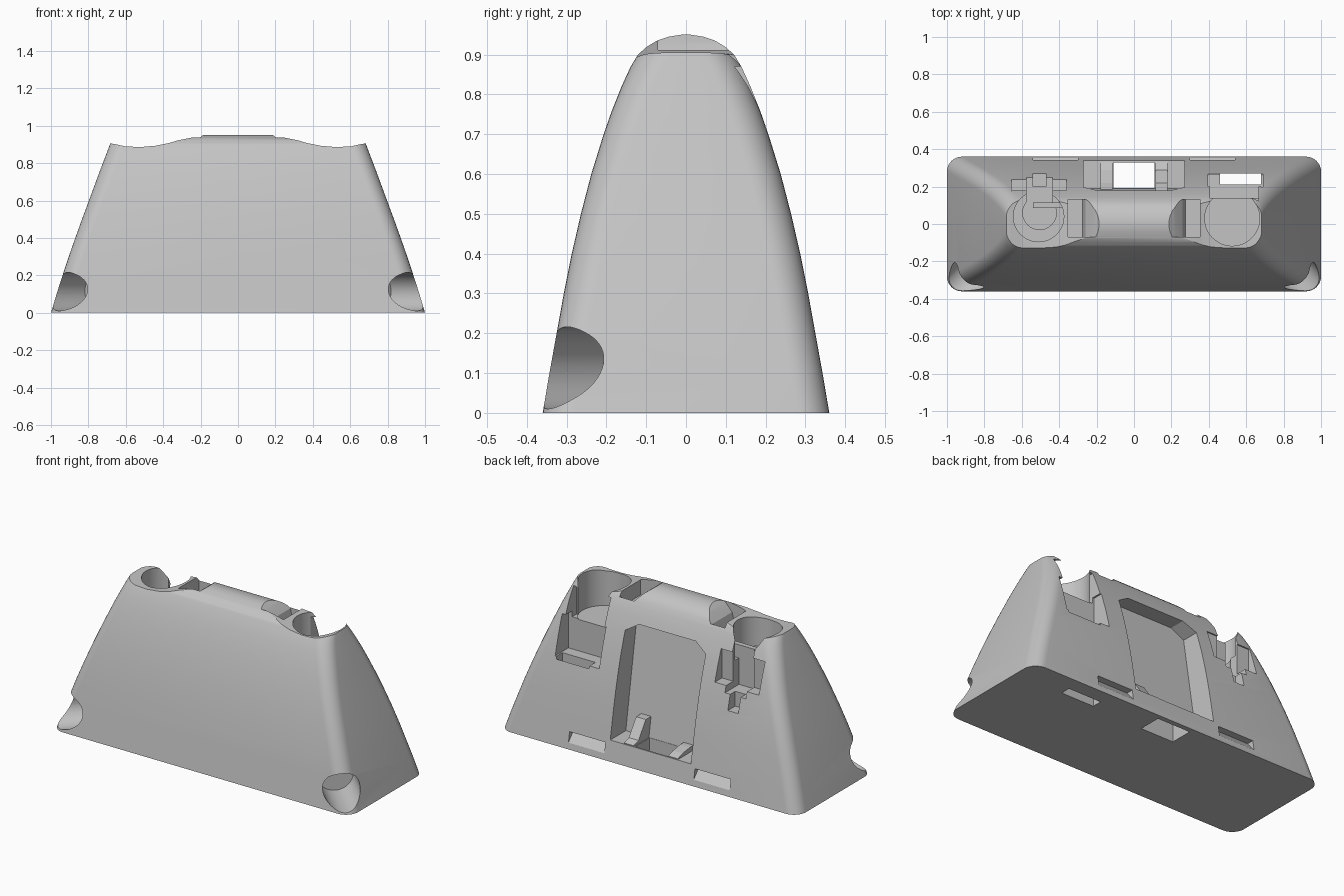
import bpy, bmesh, math
from mathutils import Vector

old = bpy.data.objects.get("Cube")
if old:
    bpy.data.objects.remove(old, do_unlink=True)

grey = bpy.data.materials.new("plain grey")
grey.use_nodes = True
grey.diffuse_color = (0.55, 0.55, 0.55, 1)
grey.node_tree.nodes["Principled BSDF"].inputs["Base Color"].default_value = (0.55, 0.55, 0.55, 1)


def make_object(name, bm):
    bmesh.ops.recalc_face_normals(bm, faces=bm.faces)
    mesh = bpy.data.meshes.new(name)
    bm.to_mesh(mesh)
    bm.free()
    obj = bpy.data.objects.new(name, mesh)
    bpy.context.collection.objects.link(obj)
    mesh.materials.append(grey)
    return obj


def loft(name, rings):
    """Skin closed rings of equal length and cap both ends."""
    bm = bmesh.new()
    loops = [[bm.verts.new(p) for p in ring] for ring in rings]
    n = len(loops[0])
    for low, high in zip(loops, loops[1:]):
        for i in range(n):
            j = (i + 1) % n
            bm.faces.new((low[i], low[j], high[j], high[i]))
    bm.faces.new(loops[0][::-1])
    bm.faces.new(loops[-1])
    return make_object(name, bm)


def prism(name, points, axis, start, end):
    """Extrude a flat outline along one axis."""
    place = {"X": lambda a, b, t: (t, a, b),
             "Y": lambda a, b, t: (a, t, b),
             "Z": lambda a, b, t: (a, b, t)}[axis]
    return loft(name, [[place(a, b, t) for a, b in points] for t in (start, end)])


def box(name, x, y, z):
    return prism(name, [(x[0], y[0]), (x[1], y[0]), (x[1], y[1]), (x[0], y[1])], "Z", *z)


def disc(cx, cy, r, n=48):
    return [(cx + r * math.cos(math.tau * i / n), cy + r * math.sin(math.tau * i / n))
            for i in range(n)]


def combine(target, tool):
    tool.hide_render = True
    mod = target.modifiers.new(tool.name, "BOOLEAN")
    mod.object = tool
    mod.operation = "DIFFERENCE"
    mod.solver = "EXACT"
    bpy.context.view_layer.objects.active = target
    bpy.ops.object.modifier_apply(modifier=mod.name)
    bpy.data.objects.remove(tool, do_unlink=True)


def rounded_ring(hx, hy, r, z, steps=8):
    ring = []
    for q, (sx, sy) in enumerate([(1, 1), (-1, 1), (-1, -1), (1, -1)]):
        for i in range(steps + 1):
            a = math.pi / 2 * (q + i / steps)
            ring.append((sx * (hx - r) + r * math.cos(a), sy * (hy - r) + r * math.sin(a), z))
    return ring


# Tapered body: height, half width, half depth
levels = [(0, 1, .36), (.1, .97, .343), (.2, .938, .325), (.3, .905, .307), (.4, .87, .287),
          (.5, .834, .264), (.6, .797, .238), (.7, .76, .207), (.76, .738, .186),
          (.82, .715, .162), (.87, .696, .139), (.9, .685, .121), (.92, .677, .098),
          (.935, .671, .073), (.945, .667, .044), (.95, .665, .012)]
body = loft("dock_body", [rounded_ring(hx, hy, min(.08, hy * .75), z) for z, hx, hy in levels])

# Features shared by both ends
scoop = [(.18, .955), (.22, .942), (.27, .932), (.32, .922), (.37, .907), (.44, .893),
         (.52, .886), (.6, .889), (.66, .902), (.75, .915), (.75, 1.1), (.18, 1.1)]
finger = [(.18, .955), (.22, .925), (.26, .88), (.275, .82), (.353, .82), (.353, 1.1), (.18, 1.1)]
wedge = [(.3, .1), (.36, .03), (.45, .03), (.45, .1)]
for s in (1, -1):
    combine(body, prism("scoop_cut", [(s * x, z) for x, z in scoop], "Y", -.5, .5))
    combine(body, prism("finger_cut", [(s * x, z) for x, z in finger], "Y", -.07, .13))
    combine(body, prism("rear_slit_cut", wedge, "X", s * .3, s * .54))
    # Deep round hole entering each front lower corner diagonally
    inward = Vector((-s, 1, 0)).normalized()
    across = Vector((inward.y, -inward.x, 0))
    begin = Vector((s * 1.085, -.475, .113))
    combine(body, loft("corner_hole_cut", [
        [begin + inward * d + across * a + Vector((0, 0, b)) for a, b in disc(0, 0, .103)]
        for d in (0, .48)]))

# Wide pocket on the left end, with its shelf and through slot
combine(body, prism("left_pocket_cut", disc(.525, .03, .147), "Z", .68, 1.2))
combine(body, box("left_back_cut", (.405, .665), (.1, .5), (.685, .87)))
combine(body, box("left_shelf_cut", (.395, .69), (.14, .5), (.49, .72)))
combine(body, box("left_slot_cut", (.46, .68), (.21, .27), (-.1, .55)))

# Stepped pocket on the right end
combine(body, prism("right_pocket_cut", disc(-.51, .04, .135), "Z", .72, 1.2))
combine(body, box("right_back_cut", (-.655, -.36), (.17, .5), (.6, .78)))
combine(body, box("right_channel_cut", (-.575, -.435), (.05, .5), (.56, 1.2)))
combine(body, prism("right_round_cut", disc(-.505, .06, .09), "Z", .56, 1.2))
combine(body, box("right_notch_cut", (-.54, -.47), (.2, .5), (.47, .65)))

# Rear bay: sloping back panel, chamfered ceiling and a floor opening
bay = [(.12, .27, .19), (.73, .27, .09), (.78, .19, .082)]
combine(body, loft("bay_cut", [[(-x, y, z), (x, y, z), (x, .5, z), (-x, .5, z)]
                               for z, x, y in bay]))
combine(body, box("bay_opening_cut", (-.11, .11), (.192, .33), (-.1, .16)))

# Sloped guides beside the floor opening, the left one taller
for s, name, top in ((1, "left_guide", .24), (-1, "right_guide", .15)):
    prism(name, [(.17, .1), (.17, top), (.22, top), (.29, .14), (.335, .125), (.335, .1)],
          "X", s * .115, s * .18)

# Hook standing in the right pocket
box("pocket_hook", (-.54, -.37), (.085, .115), (.55, .8))

bpy.ops.object.select_all(action="DESELECT")
body.select_set(True)
bpy.context.view_layer.objects.active = body
bpy.ops.object.shade_smooth_by_angle(angle=math.radians(25))
